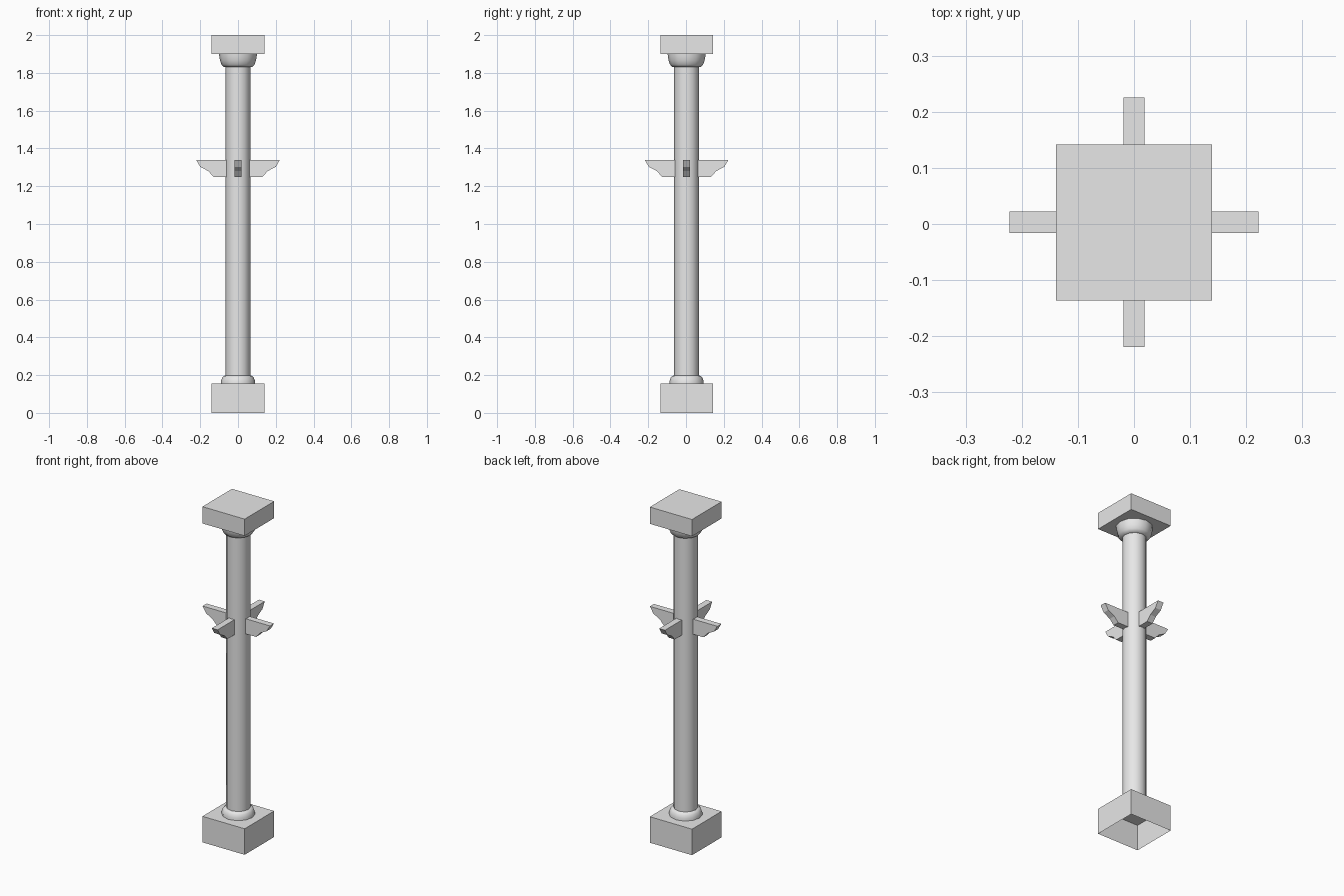
import bpy, bmesh, math
from mathutils import Matrix

cube = bpy.data.objects.get("Cube")
if cube:
    bpy.data.objects.remove(cube, do_unlink=True)

# One plain stone colour
stone = bpy.data.materials.new("grey stone")
stone.use_nodes = True
colour = (0.8, 0.8, 0.8, 1)
stone.diffuse_color = colour
stone.node_tree.nodes["Principled BSDF"].inputs["Base Color"].default_value = colour

SIDES = 12
CENTRE_Y = 0.003


def add_object(name, bm, smooth=False):
    mesh = bpy.data.meshes.new(name)
    bm.to_mesh(mesh)
    bm.free()
    mesh.materials.append(stone)
    obj = bpy.data.objects.new(name, mesh)
    obj.location.y = CENTRE_Y
    bpy.context.collection.objects.link(obj)
    if smooth:
        bpy.ops.object.select_all(action='DESELECT')
        obj.select_set(True)
        bpy.context.view_layer.objects.active = obj
        bpy.ops.object.shade_smooth_by_angle(angle=math.radians(40))
    return obj


def block(name, half, bottom, top, open_bottom=False):
    """Square block, optionally hollow from below."""
    bm = bmesh.new()
    bmesh.ops.create_cube(bm, size=1)
    bm.transform(Matrix.Translation((0, 0, (bottom + top) / 2))
                 @ Matrix.Diagonal((2 * half, 2 * half, top - bottom, 1)))
    if open_bottom:
        bm.normal_update()
        under = [f for f in bm.faces if f.normal.z < -0.5]
        bmesh.ops.delete(bm, geom=under, context='FACES_ONLY')
    return add_object(name, bm)


def lathe(name, profile):
    """Turn (radius, height) points around the column axis."""
    bm = bmesh.new()
    rings = []
    for r, z in profile:
        angles = [2 * math.pi * i / SIDES for i in range(SIDES)]
        rings.append([bm.verts.new((r * math.cos(a), r * math.sin(a), z)) for a in angles])
    for low, high in zip(rings, rings[1:]):
        for i in range(SIDES):
            j = (i + 1) % SIDES
            bm.faces.new((low[i], low[j], high[j], high[i]))
    return add_object(name, bm, smooth=True)


def bracket(name, angle):
    """Stepped corbel reaching out from the shaft."""
    outline = [(0.055, 1.25), (0.13, 1.25), (0.157, 1.28), (0.2, 1.303),
               (0.222, 1.34), (0.055, 1.34)]
    bm = bmesh.new()
    face = bm.faces.new([bm.verts.new((x, -0.019, z)) for x, z in outline])
    side = bmesh.ops.extrude_face_region(bm, geom=[face])["geom"]
    moved = [v for v in side if isinstance(v, bmesh.types.BMVert)]
    bmesh.ops.translate(bm, verts=moved, vec=(0, 0.038, 0))
    bmesh.ops.recalc_face_normals(bm, faces=bm.faces)
    bm.transform(Matrix.Rotation(angle, 4, 'Z'))
    return add_object(name, bm)


# Plinth and top slab
block("plinth", 0.139, 0, 0.155, open_bottom=True)
block("top_slab", 0.139, 1.9, 2)

# Turned column parts
lathe("shaft", [(0.066, 0.155), (0.066, 1.9)])
lathe("base_collar", [(0.091, 0.155), (0.09, 0.17), (0.084, 0.186), (0.075, 0.196), (0.064, 0.198)])
lathe("capital", [(0.064, 1.83), (0.076, 1.832), (0.088, 1.845),
                  (0.095, 1.865), (0.099, 1.885), (0.1, 1.9)])

# Four brackets around the shaft
for i, side in enumerate(("left", "back", "right", "front")):
    bracket(side + "_bracket", i * math.pi / 2)
